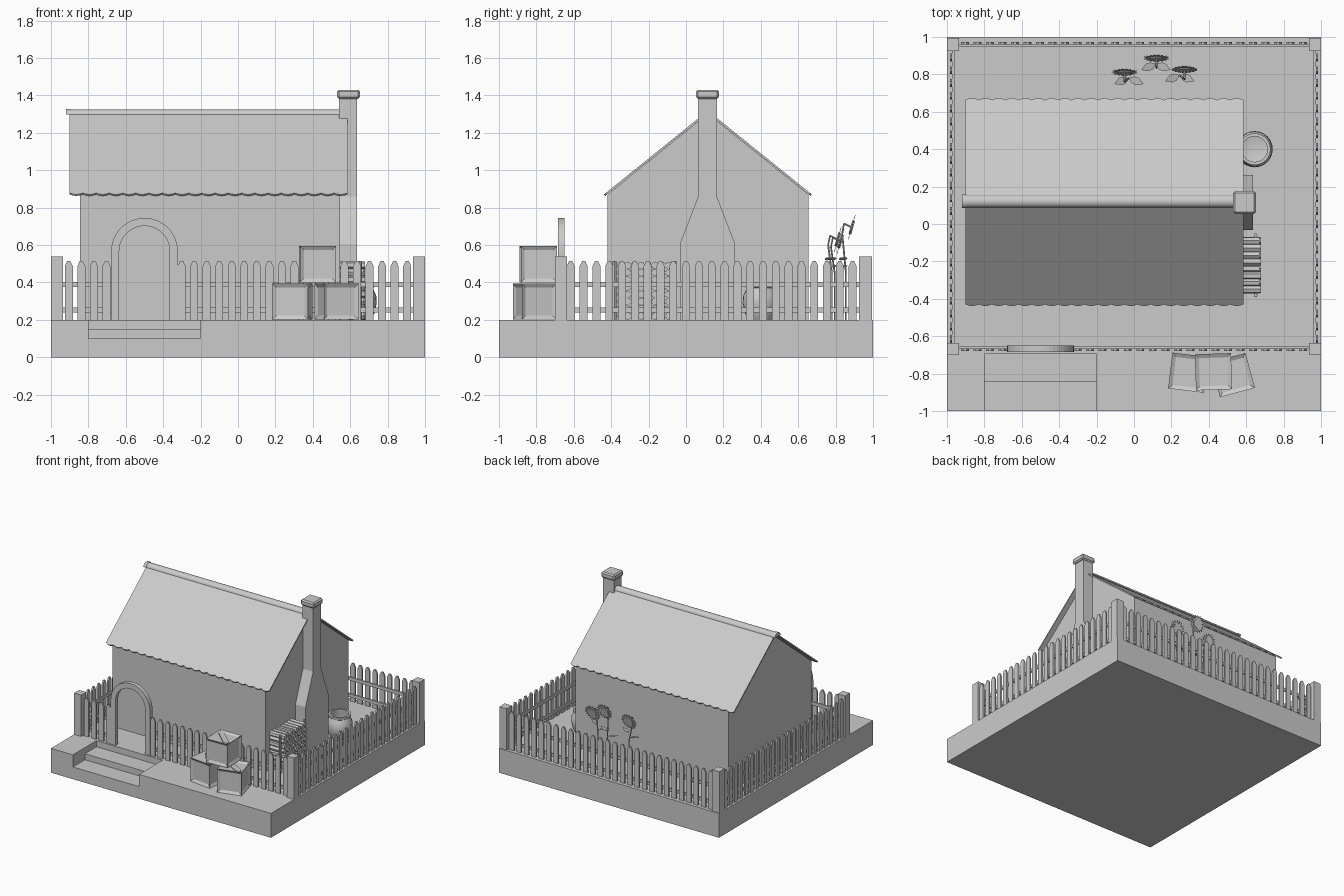
import bpy, bmesh, math
from mathutils import Vector, Matrix

if "Cube" in bpy.data.objects:
    bpy.data.objects.remove(bpy.data.objects["Cube"])

mat = bpy.data.materials.new("plain grey")
mat.diffuse_color = (0.6, 0.6, 0.6, 1)
mat.use_nodes = True
mat.node_tree.nodes["Principled BSDF"].inputs["Base Color"].default_value = mat.diffuse_color
X, Y, Z = Vector((1, 0, 0)), Vector((0, 1, 0)), Vector((0, 0, 1))


def finish(name, bm, smooth=False):
    bmesh.ops.recalc_face_normals(bm, faces=bm.faces)
    me = bpy.data.meshes.new(name)
    bm.to_mesh(me)
    bm.free()
    me.materials.append(mat)
    ob = bpy.data.objects.new(name, me)
    bpy.context.collection.objects.link(ob)
    if smooth:
        bpy.ops.object.select_all(action='DESELECT')
        ob.select_set(True)
        bpy.context.view_layer.objects.active = ob
        bpy.ops.object.shade_smooth_by_angle(angle=math.radians(40))
    return ob


def add_prism(bm, pts, origin, u, v, w):
    """Extrude the outline pts (in the u, v plane) along the vector w."""
    vs = [bm.verts.new(origin + u * a + v * b) for a, b in pts]
    f = bm.faces.new(vs)
    r = bmesh.ops.extrude_face_region(bm, geom=[f])
    bmesh.ops.translate(bm, vec=w, verts=[e for e in r['geom'] if isinstance(e, bmesh.types.BMVert)])


def add_box(bm, x0, x1, y0, y1, z0, z1):
    add_prism(bm, [(x0, y0), (x1, y0), (x1, y1), (x0, y1)], Z * z0, X, Y, Z * (z1 - z0))


def add_tube(bm, a, b, r, sides, spin=0.0):
    a, b = Vector(a), Vector(b)
    q = (b - a).to_track_quat('Z', 'Y')
    pts = [(r * math.cos(spin + 2 * math.pi * i / sides), r * math.sin(spin + 2 * math.pi * i / sides))
           for i in range(sides)]
    add_prism(bm, pts, a, q @ X, q @ Y, b - a)


# ground slab with sunken front steps
bm = bmesh.new()
add_box(bm, -1, 1, -1, 1, 0, 0.1)
add_prism(bm, [(-1, -1), (-.8, -1), (-.8, -.695), (-.2, -.695), (-.2, -1), (1, -1), (1, 1), (-1, 1)],
          Z * .1, X, Y, Z * .1)
add_box(bm, -.8, -.2, -.845, -.695, .1, .15)
finish("ground_slab", bm)

# house walls with gables
YC, SLOPE = .117, .805
bm = bmesh.new()
add_prism(bm, [(-.42, .2), (.655, .2), (.655, .87), (YC, 1.303), (-.42, .87)], X * -.845, Y, Z, X * 1.39)
finish("house_walls", bm)

# thin roof sheets with scalloped eaves
n = 21
x0, x1 = -.9, .585
length = .556 * math.hypot(1, SLOPE)
for side, label in ((-1, "front"), (1, "back")):
    down = Vector((0, side, -SLOPE)).normalized()
    normal = Vector((0, side * SLOPE, 1)).normalized()
    step = (x1 - x0) / n
    pts = [(x1, 0), (x0, 0)]
    for i in range(n):
        for t in (0, .25, .5, .75):
            pts.append((x0 + (i + t) * step, length - .012 + .012 * math.sin(math.pi * t)))
    pts.append((x1, length - .012))
    bm = bmesh.new()
    add_prism(bm, pts, Vector((0, YC, 1.318)), X, down, normal * -.01)
    finish("roof_" + label, bm)

# rounded ridge cap with a lip at the left end
bm = bmesh.new()
for xa, xb, r in ((-.905, .56, .033), (-.92, -.895, .037)):
    arc = [(r * math.cos(math.pi * i / 10), .85 * r * math.sin(math.pi * i / 10)) for i in range(11)]
    add_prism(bm, arc, Vector((xa, .122, 1.297)), Y, Z, X * (xb - xa))
finish("roof_ridge", bm, True)

# chimney with wide foot and bevelled cap
bm = bmesh.new()
half = [(.148, .2), (.148, .605), (.05, .86), (.05, 1.385)]
add_prism(bm, half + [(-a, b) for a, b in reversed(half)], Vector((.54, .115, 0)), Y, Z, X * .097)
finish("chimney", bm)
bm = bmesh.new()
add_box(bm, .53, .652, .054, .176, 1.382, 1.43)
bmesh.ops.bevel(bm, geom=bm.edges[:], offset=.01, segments=1, affect='EDGES')
finish("chimney_cap", bm)

# entrance arch in the fence line
def arch(r):
    return [(-.5 + r * math.cos(math.pi * i / 24), .567 + r * math.sin(math.pi * i / 24)) for i in range(25)]
bm = bmesh.new()
outline = [(-.322, .2)] + arch(.178) + [(-.678, .2), (-.635, .2)] + arch(.135)[::-1] + [(-.365, .2)]
add_prism(bm, outline, Y * -.684, X, Z, Y * .034)
finish("entrance_arch", bm)

# fence posts
bm = bmesh.new()
for sx in (-1, 1):
    xa, xb = sorted((sx, sx * .935))
    add_box(bm, xa, xb, -.7, -.635, .2, .54)
    add_box(bm, xa, xb, .925, .995, .2, .54)
finish("fence_posts", bm)

# fence pickets and rails
def fence(name, a, b, count, out, skip=None):
    a, b = Vector(a), Vector(b)
    d = (b - a).normalized()
    span = (b - a).length
    bm = bmesh.new()
    h = .021
    shape = [(-h, .2), (h, .2), (h, .488), (.008, .515), (-.008, .515), (-h, .488)]
    for i in range(count):
        p = a + (b - a) * ((i + .5) / count)
        if not (skip and skip[0] - .02 < p.x < skip[1] + .02):
            add_prism(bm, shape, p, d, Z, out * .013)
    runs = [(0, skip[0] - a.x), (skip[1] - a.x, span)] if skip else [(0, span)]
    for s, e in runs:
        for z in (.238, .375):
            add_prism(bm, [(s, z), (e, z), (e, z + .027), (s, z + .027)], a, d, Z, out * -.011)
    finish(name, bm)

fence("fence_front", (-.938, -.665, 0), (.938, -.665, 0), 28, -Y, (-.67, -.33))
fence("fence_back", (-.938, .96, 0), (.938, .96, 0), 28, Y)
fence("fence_left", (-.972, -.65, 0), (-.972, .925, 0), 23, -X)
fence("fence_right", (.972, -.65, 0), (.972, .925, 0), 23, X)

# crates: framed cubes with a diagonal slat on the lid
for i, (x, y, z, deg) in enumerate(((.29, -.795, .2, -7), (.528, -.808, .2, 15), (.425, -.79, .4, 2))):
    bm = bmesh.new()
    bmesh.ops.create_cube(bm, size=.193)
    bmesh.ops.inset_individual(bm, faces=bm.faces[:], thickness=.021, depth=-.012, use_even_offset=True)
    a, b = .075, .045
    add_prism(bm, [(-a, a), (-a, b), (b, -a), (a, -a), (a, -b), (-b, a)], Z * .0845, X, Y, Z * .008)
    bmesh.ops.transform(bm, verts=bm.verts, matrix=Matrix.Translation((x, y, z + .0975))
                        @ Matrix.Rotation(math.radians(deg), 4, 'Z'))
    finish("crate_%d" % (i + 1), bm)

# stacked firewood between two stakes
bm = bmesh.new()
for row in range(8):
    for col in range(8):
        y, z = -.35 + col * .037, .221 + row * .0385
        add_tube(bm, (.545, y, z), (.672 + .008 * ((row + col) % 2), y, z), .021, 6, .5 * row + .9 * col)
finish("firewood", bm)
bm = bmesh.new()
for y in (-.382, -.06):
    add_tube(bm, (.65, y, .2), (.65, y, .515), .01, 8)
finish("firewood_stakes", bm)

# open round pot, turned from a profile
prof = [(0, .2), (.065, .2), (.085, .235), (.097, .29), (.094, .33), (.08, .36), (.076, .37),
        (.085, .376), (.085, .392), (.068, .392), (.068, .37), (.082, .32), (.07, .24), (0, .225)]
bm = bmesh.new()
vs = [bm.verts.new((r, 0, z)) for r, z in prof]
es = [bm.edges.new(p) for p in zip(vs, vs[1:])]
bmesh.ops.spin(bm, geom=vs + es, cent=(0, 0, 0), axis=Z, angle=2 * math.pi, steps=24)
bmesh.ops.remove_doubles(bm, verts=bm.verts, dist=.0005)
bmesh.ops.translate(bm, verts=bm.verts, vec=(.645, .4, 0))
finish("garden_pot", bm, True)

# sunflowers: bent stem, leaves, petal ring and seed disc
for i, (x, y, z) in enumerate(((-.05, .81, .63), (.12, .885, .695), (.27, .825, .62))):
    head = Vector((x, y, z))
    bx, by = x * .85 + .015, y - .03
    bm = bmesh.new()
    path = [(bx, by, .2), (bx, by, .45), (x, y - .05, z - .03), (x, y - .04, z + .02), (x, y, z)]
    for a, b in zip(path, path[1:]):
        add_tube(bm, a, b, .005, 6)
    finish("sunflower_stem_%d" % i, bm)
    bm = bmesh.new()
    for s in (-1, 1):
        along, across = Vector((s, -.4, .15)).normalized(), Vector((.35 * s, .9, .25)).normalized()
        leaf = [(0, 0), (.025, .02), (.05, .022), (.085, 0), (.05, -.022), (.025, -.02)]
        add_prism(bm, leaf, Vector((bx, by, .5 + .02 * s)), along, across, Z * .002)
    finish("sunflower_leaves_%d" % i, bm)
    face = Vector((0, .96, -.27)).normalized()
    up = Vector((0, .27, .96)).normalized()
    bm = bmesh.new()
    for k in range(18):
        t = 2 * math.pi * k / 18
        u = X * math.cos(t) + up * math.sin(t)
        w = up * math.cos(t) - X * math.sin(t)
        add_prism(bm, [(.03, -.005), (.05, -.008), (.07, 0), (.05, .008), (.03, .005)], head, u, w, face * .003)
    finish("sunflower_petals_%d" % i, bm)
    bm = bmesh.new()
    add_tube(bm, head - face * .006, head + face * .009, .038, 14)
    finish("sunflower_disc_%d" % i, bm)
